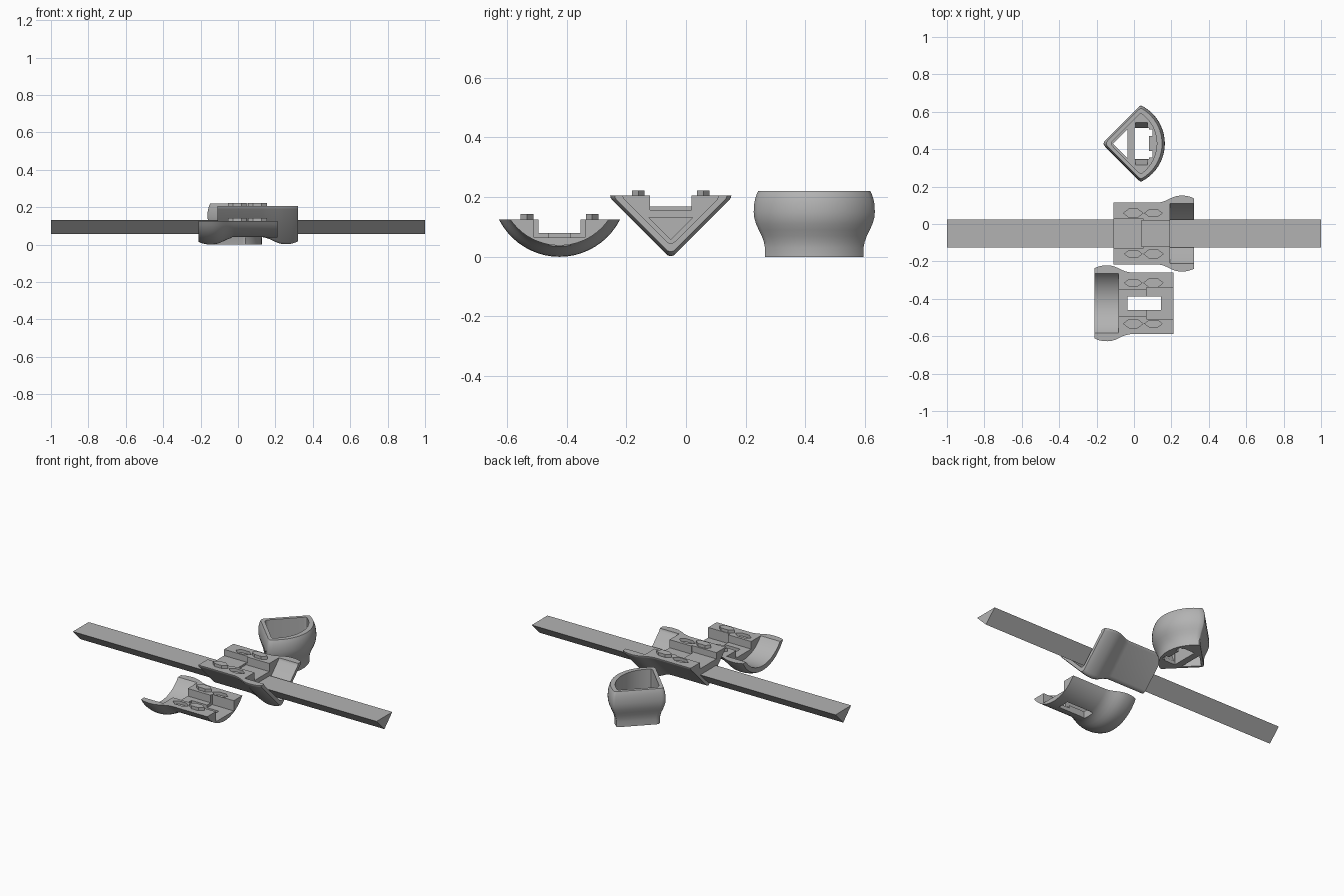
import bpy, bmesh, math
from mathutils import Vector

if "Cube" in bpy.data.objects:
    bpy.data.objects.remove(bpy.data.objects["Cube"])

grey = bpy.data.materials.new("plain_grey")
grey.diffuse_color = (0.45, 0.45, 0.45, 1)
grey.use_nodes = True
grey.node_tree.nodes["Principled BSDF"].inputs["Base Color"].default_value = grey.diffuse_color

# Flared grip: (distance from the rim, half width)
FLARE = [(0, .188), (.01, .193), (.025, .198), (.045, .202), (.07, .203), (.09, .201),
         (.11, .195), (.13, .186), (.15, .176), (.17, .169), (.19, .165)]


def wedge(w):
    """Rounded V half section, from -w to w, pointing to negative v."""
    left = [(-w, 0), (-w + .001, -.006), (-w + .006, -.014),
            (-.018, -w + .010), (-.010, -w + .003)]
    return left + [(0, -w)] + [(-u, v) for u, v in reversed(left)]


def bow(w):
    """Shallow arc half section, from -w to w, bulging to negative v."""
    d = w - .078
    r = (w * w + d * d) / (2 * d)
    a = math.asin(w / r)
    pts = [(r * math.sin(a * (i / 10 - 1)), r - d - r * math.cos(a * (i / 10 - 1)))
           for i in range(21)]
    pts[0], pts[-1] = (-w, 0), (w, 0)
    return pts


def both(w):
    """Wedge and bow joined along their flat sides."""
    return wedge(w) + [(u, -v) for u, v in reversed(bow(w)[1:-1])]


def make(name, bm):
    bmesh.ops.recalc_face_normals(bm, faces=bm.faces)
    me = bpy.data.meshes.new(name)
    bm.to_mesh(me)
    bm.free()
    me.materials.append(grey)
    ob = bpy.data.objects.new(name, me)
    bpy.context.collection.objects.link(ob)
    return ob


def loft(name, rings):
    """Skin closed rings of 3D points and close both ends."""
    bm = bmesh.new()
    rows = [[bm.verts.new(p) for p in ring] for ring in rings]
    n = len(rows[0])
    for a, b in zip(rows, rows[1:]):
        for i in range(n):
            j = (i + 1) % n
            bm.faces.new((a[i], a[j], b[j], b[i]))
    bm.faces.new(rows[0])
    bm.faces.new(rows[-1])
    return make(name, bm)


def box(x0, x1, y0, y1, z0, z1, flare=0):
    """Box cutter; flare widens its top along y."""
    def ring(z, f):
        return [(x0, y0 - f, z), (x1, y0 - f, z), (x1, y1 + f, z), (x0, y1 + f, z)]
    return loft("cutter", [ring(z0, 0), ring(z1, flare)])


def lozenge(x, y, z0, z1, half, wide):
    """Long six-sided key."""
    pts = [(-half, 0), (-half * .45, -wide), (half * .45, -wide),
           (half, 0), (half * .45, wide), (-half * .45, wide)]
    return loft("locating_key", [[(x + u, y + v, z) for u, v in pts] for z in (z0, z1)])


def cut(ob, *cutters):
    for c in cutters:
        m = ob.modifiers.new("cut", 'BOOLEAN')
        m.operation, m.solver, m.object = 'DIFFERENCE', 'EXACT', c
        bpy.context.view_layer.objects.active = ob
        bpy.ops.object.modifier_apply(modifier=m.name)
        bpy.data.objects.remove(c)


def smooth(ob):
    bpy.ops.object.select_all(action='DESELECT')
    ob.select_set(True)
    bpy.context.view_layer.objects.active = ob
    bpy.ops.object.shade_smooth_by_angle(angle=math.radians(44))


def flared(name, section, place, length):
    """Outer body with its rim hollowed out."""
    prof = FLARE + [(length, .165)]
    body = loft(name, [[place(s, u, v) for u, v in section(w)] for s, w in prof])
    inner = section(.16)
    if section is not both:     # run the hollow past the open split face
        inner = inner + [(.16, .05), (-.16, .05)]
    hollow = loft("cutter", [[place(s, u, v) for u, v in inner] for s in (-.05, .127)])
    cut(body, hollow)
    return body


def keys(ob, name, y, z, flip):
    """A raised key and a matching socket on each side of the channel."""
    for side in (-1, 1):
        yy = y + side * .109
        d = .054 * side * flip
        cut(ob, lozenge(.05 - d, yy, z - .018, z + .03, .052, .022))
        key = lozenge(.05 + d, yy, z - .01, z + .018, .05, .021)
        key.name = name


# Triangular bar
BY = -.051
loft("triangular_bar", [[(x, BY - .074, .131), (x, BY + .074, .131), (x, BY, .057)]
                        for x in (-1, 1)])

# Wedge half of the grip
wedge_half = flared("wedge_grip_half", wedge,
                    lambda s, u, v: Vector((.32 - s, BY + u, .205 + v)), .43)
cut(wedge_half,
    box(-.2, .05, BY - .078, BY + .078, .168, .3),
    box(.04, .25, BY - .07, BY + .07, .157, .31))
keys(wedge_half, "wedge_key", BY, .205, 1)
smooth(wedge_half)

# Curved half of the grip
CY = -.424
bow_half = flared("curved_grip_half", bow,
                  lambda s, u, v: Vector((-.21 + s, CY + u, .125 + v)), .42)
cut(bow_half,
    box(-.15, .08, CY - .07, CY + .07, .08, .3),
    box(.068, .3, CY - .085, CY + .085, .064, .31),
    box(-.035, .145, CY - .036, CY + .036, -.1, .2))
keys(bow_half, "curved_key", CY, .125, -1)
smooth(bow_half)

# Hollow end cap with a bar hole and a tapered slot through its floor
PY = .43
cap = flared("end_cap", both, lambda s, u, v: Vector((.04 + v, PY + u, .22 - s)), .22)
bar_hole = loft("cutter", [[(-.112, PY, z), (-.036, PY - .076, z), (-.036, PY + .076, z)]
                           for z in (-.1, .15)])
cut(cap, bar_hole,
    box(.004, .08, PY - .082, PY + .082, -.05, .15),
    box(.008, .072, PY - .085, PY + .085, .02, .11, .035),
    box(.07, .1, PY - .075, PY - .04, -.06, .14),
    box(.07, .1, PY + .04, PY + .075, -.06, .14))
smooth(cap)
